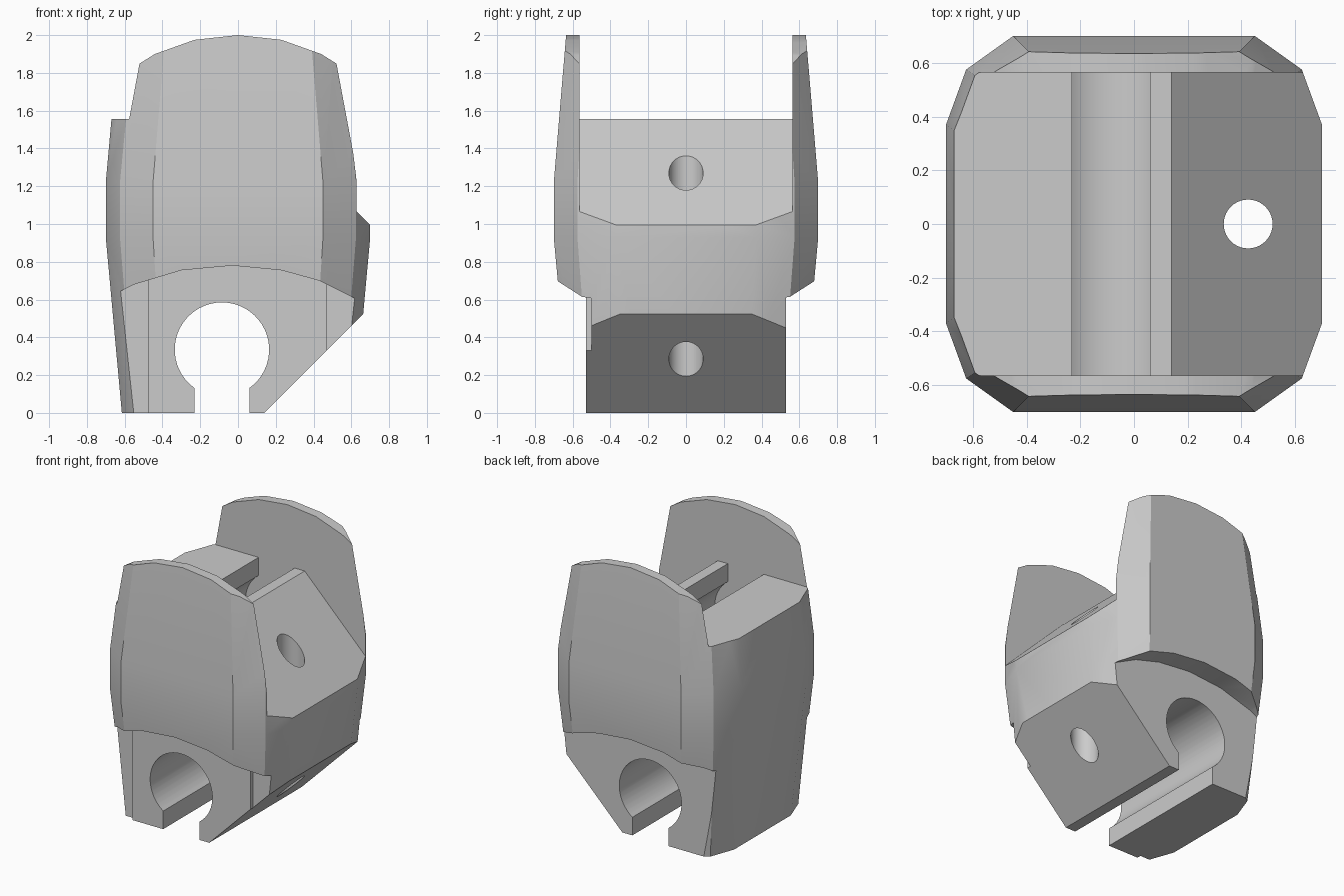
import bpy
import bmesh
import math

cube = bpy.data.objects.get("Cube")
if cube:
    bpy.data.objects.remove(cube, do_unlink=True)

grey = bpy.data.materials.new("plain grey")
grey.use_nodes = True
colour = (0.6, 0.6, 0.6, 1)
grey.diffuse_color = colour
grey.node_tree.nodes["Principled BSDF"].inputs["Base Color"].default_value = colour


def loft(name, rings):
    """Closed solid through rings of matching points."""
    bm = bmesh.new()
    loops = [[bm.verts.new(p) for p in ring] for ring in rings]
    n = len(loops[0])
    for a, b in zip(loops, loops[1:]):
        for i in range(n):
            j = (i + 1) % n
            bm.faces.new((a[i], a[j], b[j], b[i]))
    bm.faces.new(loops[0][::-1])
    bm.faces.new(loops[-1])
    bm.normal_update()
    bmesh.ops.triangulate(bm, faces=bm.faces[:])
    if bm.calc_volume(signed=True) < 0:
        bmesh.ops.reverse_faces(bm, faces=bm.faces[:])
    mesh = bpy.data.meshes.new(name)
    bm.to_mesh(mesh)
    bm.free()
    mesh.materials.append(grey)
    obj = bpy.data.objects.new(name, mesh)
    bpy.context.collection.objects.link(obj)
    return obj


def prism(name, profile, y0, y1):
    """Extrude an x-z profile along y."""
    return loft(name, [[(x, y, z) for x, z in profile] for y in (y0, y1)])


def octagon(z, corners):
    """Long-cornered ring from the points of one quadrant."""
    ring = []
    for sx, sy in ((1, 1), (-1, 1), (-1, -1), (1, -1)):
        quarter = [(sx * x, sy * y, z) for x, y in corners]
        ring += quarter if sx * sy > 0 else quarter[::-1]
    return ring


def arc(cz, start, end, steps=40):
    """Points round the rod bore, angles in radians."""
    return [(BORE_X + BORE_R * math.cos(start + (end - start) * i / steps),
             cz + BORE_R * math.sin(start + (end - start) * i / steps))
            for i in range(steps + 1)]


BORE_X, BORE_R, SLOT = -0.085, 0.25, 0.145
TOP, INNER, LOWER = 1.555, 0.565, 0.53
half = math.asin(SLOT / BORE_R)
left, right = BORE_X - SLOT, BORE_X + SLOT

# Faceted barrel envelope, taller than the finished plates
middle = ((0.70, 0.37), (0.625, 0.575), (0.45, 0.70))
body = loft("clamp_body", [
    octagon(0, ((0.615, 0.325), (0.55, 0.505), (0.39, 0.615))),
    octagon(0.93, middle),
    octagon(1.22, middle),
    octagon(2.2, ((0.612, 0.307), (0.53, 0.512), (0.368, 0.618)))])

cutters = []
# Space between the cheek plates, with the upper bore and sloped shoulder
up = math.pi / 2
cutters.append(prism("upper_gap", [(-1, 2.5), (-1, TOP), (left, TOP)]
                     + arc(TOP - 0.335, up + half, 5 * up - half)
                     + [(right, TOP), (0.14, TOP), (1, TOP - 0.86), (1, 2.5)],
                     -INNER, INNER))
# Lower bore with its open slot
cutters.append(prism("lower_bore", [(left, -0.5)]
                     + arc(0.335, 3 * up - half, -up + half)
                     + [(right, -0.5)], -1, 1))
# Lower sloped shoulder
cutters.append(prism("lower_slope", [(0.04, -0.1), (1, 0.86), (1, -0.1)], -1, 1))
# Rounded tops of the cheek plates
cutters.append(prism("plate_tops", [
    (-1, 1.55), (-0.52, 1.85), (-0.44, 1.9), (-0.23, 1.975), (0, 2.0),
    (0.23, 1.975), (0.44, 1.9), (0.52, 1.85), (1, 1.55), (1, 2.5), (-1, 2.5)], -1, 1))
# Arched undersides of the cheek plates
under = [(-1, 0.46), (-0.62, 0.645), (-0.55, 0.68), (-0.3, 0.755), (-0.03, 0.78),
         (0.23, 0.755), (0.43, 0.7), (0.61, 0.61), (1, 0.42), (1, -0.5), (-1, -0.5)]
cutters.append(prism("back_underside", under, LOWER, 1))
cutters.append(prism("front_underside", under, -1, -LOWER))
# Shallow steps at the front corners
cutters.append(prism("front_step_right", [(-1, 0.46), (-0.62, 0.645), (-0.55, 0.68),
                                          (-0.475, 0.7025), (-0.475, -0.5), (-1, -0.5)],
                     -1, -0.5))
cutters.append(prism("front_step_left", [(0.47, 0.68), (0.61, 0.61), (1, 0.42),
                                         (1, -0.5), (0.47, -0.5)], -1, -0.5))
# Vertical bolt hole
circle = [(0.425 + 0.091 * math.cos(math.tau * i / 40),
           0.091 * math.sin(math.tau * i / 40)) for i in range(40)]
cutters.append(loft("bolt_hole", [[(x, y, z) for x, y in circle] for z in (-0.5, 2.5)]))

bpy.ops.object.select_all(action='DESELECT')
bpy.context.view_layer.objects.active = body
body.select_set(True)
for cutter in cutters:
    mod = body.modifiers.new(cutter.name, 'BOOLEAN')
    mod.operation = 'DIFFERENCE'
    mod.solver = 'EXACT'
    mod.object = cutter
    bpy.ops.object.modifier_apply(modifier=mod.name)
for cutter in cutters:
    bpy.data.objects.remove(cutter, do_unlink=True)

bpy.ops.object.shade_smooth_by_angle(angle=math.radians(30))
